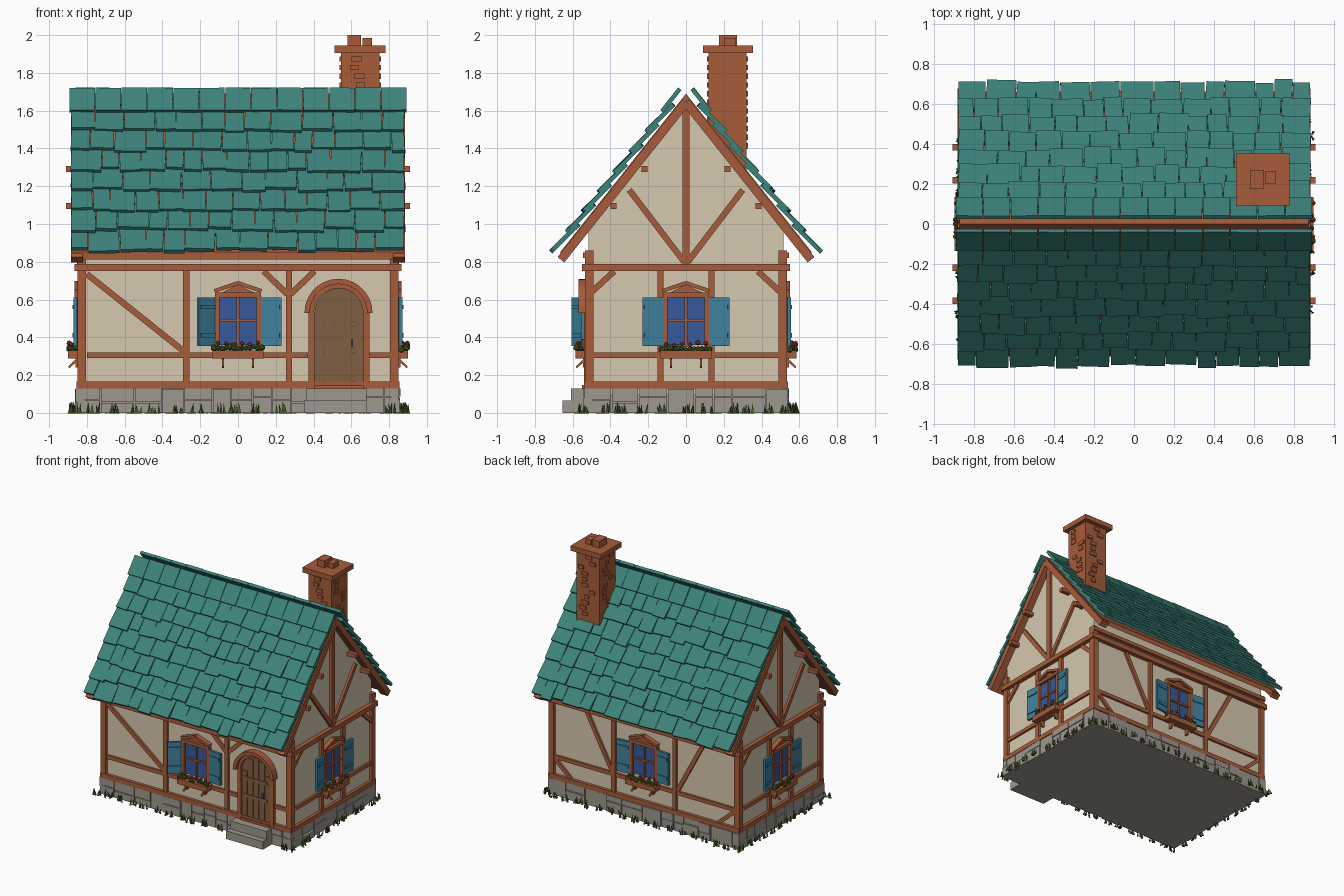
import bpy, bmesh, random
from math import pi, sin, cos, atan2, hypot, sqrt
from mathutils import Matrix, Vector

random.seed(7)
rnd = random.uniform
cube = bpy.data.objects.get("Cube")
if cube:
    bpy.data.objects.remove(cube, do_unlink=True)


def material(name, *rgb):
    m = bpy.data.materials.new(name)
    m.use_nodes = True
    m.diffuse_color = (*rgb, 1)
    m.node_tree.nodes["Principled BSDF"].inputs["Base Color"].default_value = (*rgb, 1)
    return m


TEAL = material("teal_tile", .045, .225, .195)
CREAM = material("cream_plaster", .67, .58, .43)
WOOD = material("red_brown_wood", .39, .107, .043)
STONE = material("grey_stone", .34, .31, .27)
GLASS = material("blue_glass", .04, .1, .32)
SHUTTER = material("blue_shutter", .05, .22, .34)
DOOR = material("brown_door", .22, .115, .057)
GREEN = material("leaf_green", .06, .12, .02)
RED = material("flower_red", .42, .04, .02)
IRON = material("dark_iron", .06, .08, .11)

T, R = Matrix.Translation, Matrix.Rotation
HOUSE = Matrix.Identity(4)


class Part:
    """Collects simple solids into one named object."""
    def __init__(self):
        self.bm = bmesh.new()

    def box(self, M, x0, x1, y0, y1, z0, z1):
        mid = Vector((x0 + x1, y0 + y1, z0 + z1)) / 2
        size = Matrix.Diagonal((x1 - x0, y1 - y0, z1 - z0, 1))
        bmesh.ops.create_cube(self.bm, size=1, matrix=M @ T(mid) @ size)

    def beam(self, M, a, b, w, out):
        # straight timber lying on a wall face from a to b, given as (across, height)
        du, dz = b[0] - a[0], b[1] - a[1]
        n = hypot(du, dz) / 2
        L = M @ T(((a[0] + b[0]) / 2, 0, (a[1] + b[1]) / 2)) @ R(-atan2(dz, du), 4, 'Y')
        self.box(L, -n, n, -out, .01, -w / 2, w / 2)

    def prism(self, M, pts, y0, y1):
        rings = [[self.bm.verts.new(M @ Vector((u, y, z))) for u, z in pts] for y in (y0, y1)]
        self.bm.faces.new(rings[0])
        self.bm.faces.new(rings[1][::-1])
        for i in range(len(pts)):
            j = (i + 1) % len(pts)
            self.bm.faces.new((rings[0][j], rings[0][i], rings[1][i], rings[1][j]))

    def blob(self, M, p, r):
        bmesh.ops.create_icosphere(self.bm, subdivisions=1, radius=r, matrix=M @ T(p) @ R(rnd(0, 3), 4, 'Z'))

    def finish(self, name, mat):
        bmesh.ops.recalc_face_normals(self.bm, faces=self.bm.faces)
        me = bpy.data.meshes.new(name)
        self.bm.to_mesh(me)
        self.bm.free()
        me.materials.append(mat)
        bpy.context.collection.objects.link(bpy.data.objects.new(name, me))


def arc(cx, cz, r, n=14):
    return [(cx + r * cos(pi * i / n), cz + r * sin(pi * i / n)) for i in range(n + 1)]


# Wall frames: local x runs across, -y points out of the wall
WX, WY, SLOPE = .83, .515, 1.26
def facade(angle, dist):
    return R(angle, 4, 'Z') @ T((0, -dist, 0))
WALLS = {"front": facade(0, WY), "left": facade(pi / 2, WX),
         "back": facade(pi, WY), "right": facade(-pi / 2, WX)}
ACROSS = R(pi / 2, 4, 'Z')

# Plaster walls and roof deck
p = Part()
eave = 1.65 - SLOPE * WY
p.prism(ACROSS, [(-WY, .1), (WY, .1), (WY, eave), (0, 1.65), (-WY, eave)], -WX, WX)
p.finish("plaster_walls", CREAM)
p = Part()
e = .665
p.prism(ACROSS, [(0, 1.69), (-e, 1.69 - SLOPE * e), (-e, 1.65 - SLOPE * e), (0, 1.65),
                 (e, 1.65 - SLOPE * e), (e, 1.69 - SLOPE * e)], -.875, .875)
p.finish("roof_deck", WOOD)

# Stone foundation with irregular blocks
p = Part()
p.box(HOUSE, -WX, WX, -.52, .52, 0, .13)
for side, F in WALLS.items():
    half = .855 if side in ("front", "back") else .54
    u = -half
    while u < half - .01:
        w = min(rnd(.09, .2), half - u)
        if half - u - w < .06:
            w = half - u
        cut = random.choice((.055, .07, .085, .13))
        p.box(F, u + .003, u + w - .003, -rnd(.018, .032), .02, 0, cut - .003)
        if cut < .13:
            p.box(F, u + .003, u + w - .003, -rnd(.018, .03), .02, cut + .002, .13)
        u += w
p.finish("foundation_stones", STONE)
p = Part()
p.box(HOUSE, .35, .68, -.655, -.5, 0, .065)
p.box(HOUSE, .36, .68, -.61, -.5, .06, .13)
p.finish("door_steps", STONE)

# Timber framing on each wall
for side, F in WALLS.items():
    p = Part()
    long = side in ("front", "back")
    half = .85 if long else .535
    p.beam(F, (-half, .148), (half, .148), .036, .024)
    p.beam(F, (-half - .012, .77), (half + .012, .77), .038, .035)
    for s in (-1, 1):
        p.beam(F, (s * (half - .023), .13), (s * (half - .023), .86), .046, .021)
    if long:
        p.beam(F, (-half, .835), (half, .835), .03, .03)
    posts = (-.275, .27) if long else (-.135, .135)
    for u in posts:
        p.beam(F, (u, .16), (u, .755), .034, .02)
    if side == "front":
        p.beam(F, (-.8, .305), (.37, .305), .03, .017)
        p.beam(F, (.695, .305), (.81, .305), .03, .017)
        p.beam(F, (-.8, .735), (-.285, .325), .032, .016)
        for s in (-1, 1):
            p.beam(F, (.27 + s * .01, .63), (.27 + s * .135, .75), .032, .016)
    else:
        p.beam(F, (-half + .03, .305), (half - .03, .305), .03, .017)
    for s in (-1, 1):
        if side == "back":
            p.beam(F, (s * .29, .32), (s * .52, .75), .032, .016)
            p.beam(F, (s * .8, .29), (s * .66, .165), .03, .016)
        elif not long:
            p.beam(F, (s * .505, .635), (s * .38, .75), .032, .016)
            p.beam(F, (s * .01, .8), (s * .3, 1.18), .032, .018)
            p.beam(F, (0, 1.645), (s * .662, 1.645 - SLOPE * .662), .046, .055)
            for u, z in ((.385, 1.095), (.22, 1.29)):
                p.box(F, s * u - .016, s * u + .016, -.08, .02, z - .016, z + .016)
    if not long:
        p.beam(F, (0, .78), (0, 1.61), .038, .022)
    p.finish(side + "_timbers", WOOD)

# Windows with pediments, shutters and flower boxes
for side, F in WALLS.items():
    p = Part()
    p.box(F, -.1, .1, -.012, .01, .36, .61)
    p.finish(side + "_window_glass", GLASS)
    frame, flaps, leaves, blooms = Part(), Part(), Part(), Part()
    for s in (-1, 1):
        frame.box(F, s * .11 - .013, s * .11 + .013, -.032, .01, .34, .62)
        frame.beam(F, (s * .125, .645), (0, .688), .02, .036)
        frame.box(F, s * .08 - .006, s * .08 + .006, -.03, .01, .24, .3)
        L = F @ T((s * .08, -.04, .265)) @ R(.75, 4, 'X')
        frame.box(L, -.006, .006, -.035, .035, -.006, .006)
        # shutter hinged at the window edge
        swing = .62 if side == "front" and s < 0 else .1
        H = F @ T((s * .123, -.02, 0)) @ R(-s * swing, 4, 'Z')
        near, far = sorted((0, s * .108))
        flaps.box(H, near, far, -.009, .009, .355, .61)
        for z in (.4, .55):
            flaps.box(H, near + .008, far - .008, -.016, 0, z, z + .022)
    frame.box(F, -.122, .122, -.036, .01, .612, .637)
    frame.box(F, -.007, .007, -.024, .01, .35, .62)
    frame.box(F, -.1, .1, -.023, .01, .483, .497)
    frame.box(F, -.135, .135, -.07, 0, .288, .33)
    frame.prism(F, [(-.09, .635), (.09, .635), (0, .68)], -.015, .01)
    frame.finish(side + "_window_frame_and_box", WOOD)
    flaps.finish(side + "_shutters", SHUTTER)
    for i in range(13):
        u = -.126 + i * .021
        leaves.blob(F, (u, -.045 + rnd(-.02, .02), .34 + rnd(-.008, .01)), rnd(.014, .021))
        if i % 2:
            blooms.blob(F, (u, -.05 + rnd(-.02, .015), .364 + rnd(-.008, .008)), rnd(.011, .015))
    leaves.finish(side + "_box_leaves", GREEN)
    blooms.finish(side + "_box_flowers", RED)

# Arched door with planks, straps and hood
F, cx, cz, r = WALLS["front"], .535, .53, .13
p = Part()
p.prism(F, arc(cx, cz, r) + [(cx - r, .14), (cx + r, .14)], -.012, .01)
for i in range(5):
    a, b = -r + i * .052, -r + (i + 1) * .052
    top = cz + sqrt(max(0, r * r - max(abs(a), abs(b)) ** 2))
    p.box(F, cx + a + .003, cx + b - .003, -.019, 0, .15, top - .004)
for z in (.33, .47):
    p.box(F, cx - .11, cx + .1, -.025, 0, z - .014, z + .014)
p.finish("door", DOOR)
p = Part()
for inner, outer, out in ((.13, .152, .028), (.152, .18, .055)):
    p.prism(F, arc(cx - .003, cz, outer) + arc(cx - .003, cz, inner)[::-1], -out, .01)
for u in (-1, 1):
    p.box(F, cx + u * .146 - .016, cx + u * .146 + .016, -.026, .01, .13, cz)
p.box(F, cx - .13, cx + .13, -.035, .01, .13, .148)
p.finish("door_frame_and_hood", WOOD)
p = Part()
p.box(F, .598, .61, -.04, -.015, .35, .39)
p.finish("door_handle", IRON)

# Overlapping roof tiles, laid row by row on both slopes, plus ridge tiles
pitch = atan2(SLOPE, 1)
for side, turn in (("front", 0), ("back", pi)):
    S = R(turn, 4, 'Z') @ T((0, -.68, 1.7 - SLOPE * .68)) @ R(pitch, 4, 'X')
    p = Part()
    for row in range(7):
        x = -.885
        while x < .88:
            w = rnd(.09, .17)
            if .882 - x - w < .07:
                w = .882 - x
            L = S @ T((x + w / 2, row * .135 + .095, .02)) @ R(-.12, 4, 'X') @ R(rnd(-.05, .05), 4, 'Z')
            p.box(L, -w / 2 + .002, w / 2 - .002, -.095 + rnd(-.018, .012), .095, -.011, .011 + rnd(-.003, .003))
            x += w
    p.finish(side + "_roof_tiles", TEAL)
    p = Part()
    for i in range(13):
        L = S @ T((-.825 + i * .1375, 1.01, .034)) @ R(rnd(-.015, .015), 4, 'Z')
        p.box(L, -.067, .067, -.075, .075, -.01, .01 + rnd(0, .004))
    p.finish(side + "_ridge_tiles", TEAL)

# Chimney with cap, flue blocks and raised bricks
p = Part()
p.box(HOUSE, .545, .75, .12, .32, 1.2, 1.91)
p.box(HOUSE, .51, .78, .09, .355, 1.905, 1.945)
p.box(HOUSE, .58, .65, .175, .27, 1.94, 2)
p.box(HOUSE, .66, .71, .2, .265, 1.94, 1.985)
for k in range(4):
    C = T((.6475, .22, 0)) @ R(k * pi / 2, 4, 'Z') @ T((0, -.1, 0))
    for i in range(11):
        u, z = rnd(-.085, .03), 1.4 + i * .046
        p.box(C, u, u + rnd(.04, .06), -.009, .01, z, z + .028)
p.finish("chimney", WOOD)

# Grass tufts around the base
p = Part()
for side, F in WALLS.items():
    half = .86 if side in ("front", "back") else .55
    u = -half
    while u < half:
        if not (side == "front" and .3 < u < .72):
            out = rnd(.035, .065)
            for b in range(6):
                h = rnd(.03, .062)
                L = (F @ T((u + rnd(-.03, .03), -out + rnd(-.012, .012), h / 2 - .002))
                     @ R(rnd(0, 6), 4, 'Z') @ Matrix.Shear('XY', 4, (rnd(-.4, .4), 0)))
                bmesh.ops.create_cone(p.bm, segments=3, radius1=.009, radius2=0, depth=h, cap_ends=True, matrix=L)
        u += rnd(.08, .13)
p.finish("grass_tufts", GREEN)
